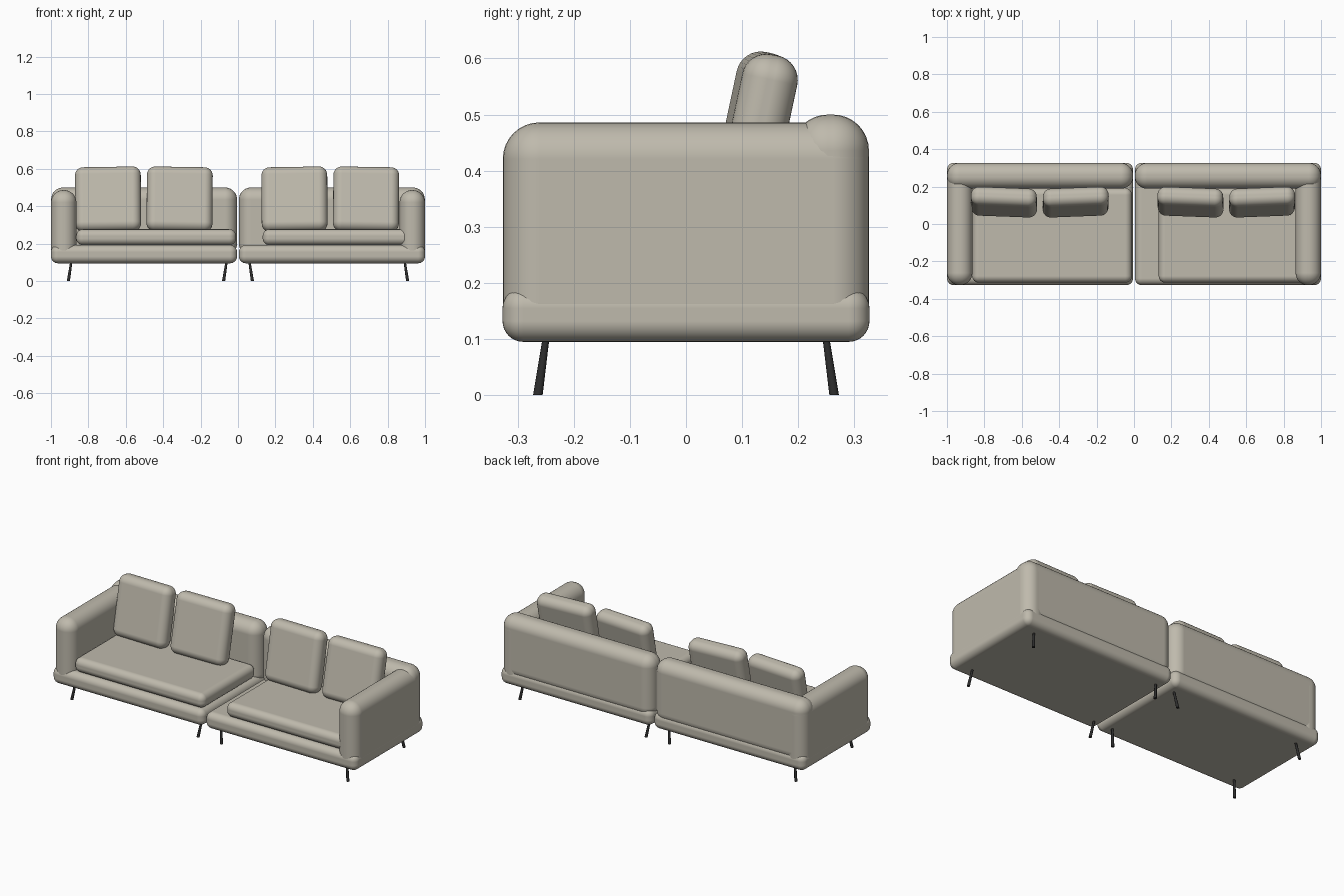
import bpy, bmesh
from math import radians
from mathutils import Euler

if "Cube" in bpy.data.objects:
    bpy.data.objects.remove(bpy.data.objects["Cube"])


def material(name, rgb):
    m = bpy.data.materials.new(name)
    m.diffuse_color = (*rgb, 1.0)
    m.use_nodes = True
    m.node_tree.nodes["Principled BSDF"].inputs["Base Color"].default_value = m.diffuse_color
    return m


fabric = material("warm grey fabric", (0.52, 0.49, 0.415))
metal = material("dark metal", (0.025, 0.025, 0.025))


def add_object(name, bm, mat, smooth=True):
    mesh = bpy.data.meshes.new(name)
    bm.to_mesh(mesh)
    bm.free()
    mesh.materials.append(mat)
    for p in mesh.polygons:
        p.use_smooth = smooth
    ob = bpy.data.objects.new(name, mesh)
    bpy.context.collection.objects.link(ob)
    return ob


def soft_box(name, xr, yr, zr, radius, rotation=(0, 0, 0)):
    """Upholstered box with rounded edges, given by its ranges."""
    ranges = (xr, yr, zr)
    bm = bmesh.new()
    bmesh.ops.create_cube(bm, size=1)
    for v in bm.verts:
        for i in range(3):
            v.co[i] *= abs(ranges[i][1] - ranges[i][0])
    bmesh.ops.recalc_face_normals(bm, faces=bm.faces)
    ob = add_object(name, bm, fabric)
    ob.location = [(a + b) / 2 for a, b in ranges]
    ob.rotation_euler = Euler([radians(a) for a in rotation], 'XYZ')
    bev = ob.modifiers.new("rounding", 'BEVEL')
    bev.width = radius
    bev.segments = 8
    bev.limit_method = 'NONE'
    bev.harden_normals = True
    return ob


def leg(name, x, y, lean_x, lean_y, height=0.105):
    """Tapered leg sheared outward so that its foot stays flat."""
    bm = bmesh.new()
    bmesh.ops.create_cone(bm, cap_ends=True, segments=16,
                          radius1=0.0085, radius2=0.006, depth=height)
    for v in bm.verts:
        v.co.z += height / 2
        t = v.co.z / height
        v.co.x += x - lean_x * t
        v.co.y += y - lean_y * t
    ob = add_object(name, bm, metal)
    bpy.context.view_layer.objects.active = ob
    ob.select_set(True)
    bpy.ops.object.shade_smooth_by_angle(angle=radians(40))
    ob.select_set(False)


# Two mirrored modules, each with one arm on its outer side
for side, s in (("left", -1), ("right", 1)):
    soft_box(f"{side}_base", (s * 0.005, s * 1.0), (-0.327, 0.327), (0.095, 0.192), 0.037)
    soft_box(f"{side}_arm", (s * 0.864, s * 0.9995), (-0.3265, 0.3265), (0.10, 0.486), 0.065)
    soft_box(f"{side}_backrest", (s * 0.005, s * 0.999), (0.189, 0.326), (0.135, 0.50), 0.064)
    # Splayed legs
    for row, sy in (("front", -1), ("back", 1)):
        for place, x in (("inner", 0.077), ("outer", 0.907)):
            leg(f"{side}_{row}_{place}_leg", s * x, sy * 0.264, s * 0.016, sy * 0.015)

# Seat and loose back cushions repeat along the sofa
for side, dx in (("left", 0.0), ("right", 0.997)):
    soft_box(f"{side}_seat_cushion", (dx - 0.865, dx - 0.011), (-0.314, 0.192),
             (0.192, 0.277), 0.036)
    for n, (x, turn) in enumerate(((-0.695, -1), (-0.312, 1)), 1):
        soft_box(f"{side}_back_cushion_{n}", (x + dx - 0.176, x + dx + 0.176),
                 (0.067, 0.167), (0.262, 0.612), 0.044,
                 (-12, 0.9 * turn, 2.2 * turn))
